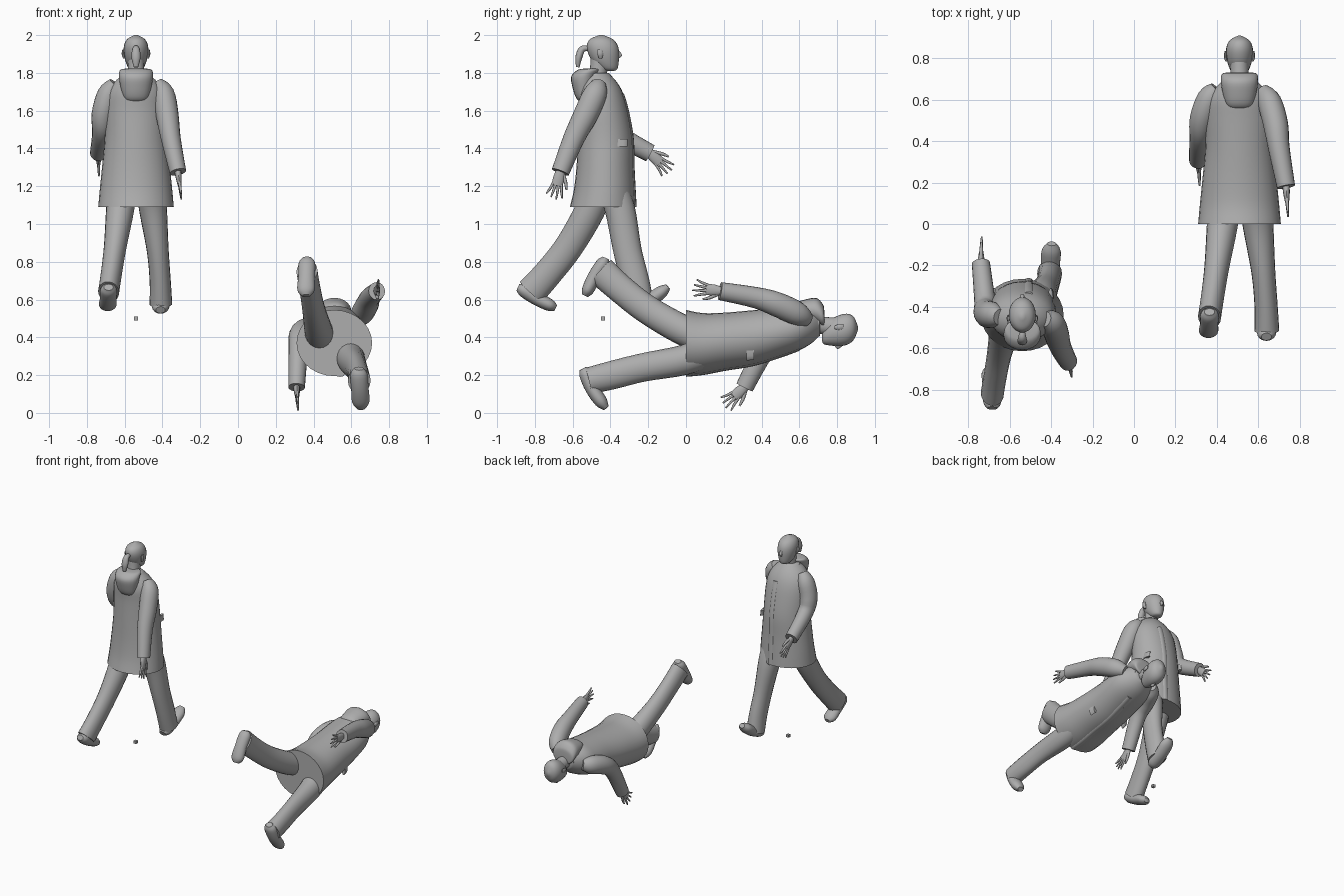
import bpy
import bmesh
import math
from mathutils import Matrix, Vector

cube = bpy.data.objects.get("Cube")
if cube:
    bpy.data.objects.remove(cube, do_unlink=True)

GREY = (0.42, 0.42, 0.42, 1)
grey = bpy.data.materials.new("plain grey")
grey.use_nodes = True
grey.diffuse_color = GREY
grey.node_tree.nodes["Principled BSDF"].inputs["Base Color"].default_value = GREY


def finish(name, bm, place):
    """Turn a bmesh into a placed, smooth shaded object with sharp edges kept."""
    bmesh.ops.recalc_face_normals(bm, faces=bm.faces)
    mesh = bpy.data.meshes.new(name)
    bm.to_mesh(mesh)
    bm.free()
    mesh.materials.append(grey)
    for poly in mesh.polygons:
        poly.use_smooth = True
    mesh.set_sharp_from_angle(angle=math.radians(50))
    obj = bpy.data.objects.new(name, mesh)
    obj.matrix_world = place
    bpy.context.collection.objects.link(obj)
    return obj


def smooth_rows(rows, steps):
    """Catmull-Rom interpolation of (x, y, z, width, depth) rows."""
    rows = [Vector(r) for r in rows]
    padded = [rows[0]] + rows + [rows[-1]]
    result = []
    for a, b, c, d in zip(padded, padded[1:], padded[2:], padded[3:]):
        for i in range(steps):
            t = i / steps
            result.append(b + (c - a) * (t / 2)
                          + (a * 2 - b * 5 + c * 4 - d) * (t * t / 2)
                          + (b * 3 - a - c * 3 + d) * (t ** 3 / 2))
    return result + [rows[-1]]


def tube(name, rows, place, axis=None, sides=20, steps=4):
    """Loft elliptical rings along a path; axis fixes the ring direction."""
    rows = smooth_rows(rows, steps)
    centres = [Vector(r[:3]) for r in rows]
    bm = bmesh.new()
    rings = []
    for i, row in enumerate(rows):
        along = axis or centres[min(i + 1, len(rows) - 1)] - centres[max(i - 1, 0)]
        along = Vector(along).normalized()
        u = Vector((1, 0, 0))
        u = (u - along * along.dot(u)).normalized()
        v = along.cross(u)
        ring = []
        for k in range(sides):
            angle = math.tau * k / sides
            ring.append(bm.verts.new(centres[i] + u * row[3] * math.cos(angle)
                                     + v * row[4] * math.sin(angle)))
        rings.append(ring)
    for low, high in zip(rings, rings[1:]):
        for k in range(sides):
            n = (k + 1) % sides
            bm.faces.new((low[k], low[n], high[n], high[k]))
    bm.faces.new(rings[0])
    bm.faces.new(rings[-1])
    return finish(name, bm, place)


def hand(name, wrist, tip, place):
    """Palm, four spread fingers and a thumb pointing from wrist to tip."""
    wrist, tip = Vector(wrist), Vector(tip)
    along = (tip - wrist).normalized()
    across = along.cross(Vector((1, 0, 0))).normalized()

    def at(reach, off):
        return tuple(wrist + along * reach + across * off)

    tube(name + "_palm", [at(-.02, 0) + (.018, .02), at(.03, 0) + (.016, .03),
                          at(.075, 0) + (.01, .028)], place, sides=12)
    for i in range(4):
        off = (i - 1.5) * .014
        reach = .15 - abs(i - 1.3) * .012
        tube(f"{name}_finger_{i}", [at(.06, off) + (.008, .008),
                                    at(.1, off * 1.5) + (.007, .007),
                                    at(reach, off * 2.1) + (.004, .004)], place, sides=8)
    tube(name + "_thumb", [at(.01, -.018) + (.01, .01), at(.05, -.042) + (.009, .009),
                           at(.085, -.055) + (.005, .005)], place, sides=8)


COAT = [(0, 0, .59, .2, .175), (0, .008, .68, .192, .162), (0, .012, .8, .18, .152),
        (0, .014, .95, .166, .146), (0, .004, 1.1, .162, .13), (0, -.01, 1.19, .15, .118),
        (0, -.02, 1.25, .115, .095), (0, -.03, 1.3, .06, .06)]
HOOD = [(0, -.1, 1.14, .03, .01), (0, -.105, 1.165, .062, .035), (0, -.105, 1.22, .08, .055),
        (0, -.1, 1.28, .09, .068), (0, -.075, 1.315, .085, .06), (0, -.065, 1.322, .06, .04)]
COLLAR = [(0, .01, 1.2, .1, .1), (0, -.01, 1.25, .09, .085), (0, -.025, 1.29, .072, .065)]
NECK = [(0, -.04, 1.24, .05, .05), (0, -.025, 1.3, .044, .046), (0, -.015, 1.37, .044, .05)]
HEAD = [(0, .042, 1.31, .012, .015), (0, .032, 1.32, .036, .044), (0, .014, 1.36, .055, .07),
        (0, .003, 1.41, .065, .083), (0, -.004, 1.45, .062, .08), (0, -.008, 1.48, .045, .058),
        (0, -.008, 1.5, .008, .01)]
NOSE = [(0, .078, 1.42, .006, .006), (0, .09, 1.395, .011, .012), (0, .085, 1.378, .009, .005)]
PONYTAIL = [(0, -.075, 1.43, .012, .012), (0, -.11, 1.425, .02, .018),
            (0, -.128, 1.38, .024, .018), (0, -.133, 1.33, .012, .009)]
RIGHT_LEG = [(.075, .04, .72, .08, .08), (.09, .09, .58, .074, .08), (.115, .13, .36, .058, .075),
             (.128, .17, .2, .056, .075), (.132, .2, .075, .06, .07)]
LEFT_LEG = [(-.07, -.01, .72, .08, .08), (-.085, -.07, .57, .074, .08), (-.11, -.18, .38, .06, .076),
            (-.13, -.29, .24, .056, .076), (-.145, -.38, .14, .056, .08)]
RIGHT_SHOE = [(.13, .135, .045, .025, .02), (.13, .165, .06, .045, .036), (.135, .24, .092, .046, .036),
              (.14, .31, .14, .046, .034), (.142, .345, .168, .022, .016)]
LEFT_SHOE = [(-.145, -.45, .165, .025, .018), (-.145, -.42, .15, .044, .036),
             (-.147, -.35, .105, .044, .036), (-.15, -.28, .07, .046, .032),
             (-.15, -.25, .055, .022, .016)]


def figure(name, place, lean, arms, ponytail):
    """One walking figure; lean pushes the upper body backwards."""
    def bent(rows):
        out = []
        for x, y, z, a, b in rows:
            t = min(max((z - .65) / .5, 0), 1)
            out.append((x, y - lean * t, z, a, b))
        return out

    up = (0, 0, 1)
    tube(name + "_coat", bent(COAT), place, up, sides=28)
    tube(name + "_hood", bent(HOOD), place, up)
    tube(name + "_collar", bent(COLLAR), place, (0, .35, 1))
    tube(name + "_neck", bent(NECK), place)
    tube(name + "_head", bent(HEAD), place, up, sides=24)
    tube(name + "_nose", bent(NOSE), place, up, sides=10)
    if ponytail:
        tube(name + "_ponytail", bent(PONYTAIL), place, sides=12)

    # Overlapping front edge of the coat
    placket = [(x + .03, y + b - .004, z, .02, .008) for x, y, z, a, b in COAT[:-2]]
    tube(name + "_placket", bent(placket), place, up, sides=8)

    # Ears and pocket flaps on both sides
    for side, label in ((1, "right"), (-1, "left")):
        ear = [(side * .062, -.012, 1.375, .006, .008), (side * .068, -.015, 1.4, .008, .016),
               (side * .068, -.018, 1.425, .004, .012)]
        tube(f"{name}_{label}_ear", bent(ear), place, up, sides=10)
        flap = [(side * .14, .085, .91, .014, .045), (side * .136, .085, .95, .012, .045)]
        tube(f"{name}_{label}_pocket", bent(flap), place, up, sides=12)

    # Arms with sleeves and hands
    for label, (rows, tip) in arms.items():
        tube(f"{name}_{label}_sleeve", rows, place)
        hand(f"{name}_{label}_hand", rows[-1][:3], tip, place)

    # Legs and shoes
    tube(name + "_right_leg", RIGHT_LEG, place)
    tube(name + "_left_leg", LEFT_LEG, place)
    tube(name + "_right_shoe", RIGHT_SHOE, place)
    tube(name + "_left_shoe", LEFT_SHOE, place)


def sleeve(*points):
    """Give sleeve points their usual tapering thickness."""
    sizes = (.035, .058, .06, .052, .044)
    return [p + (s, s * 1.08) for p, s in zip(points, sizes)]


standing_arms = {
    "right": (sleeve((.11, -.02, 1.245), (.145, -.04, 1.19), (.165, -.09, 1.08),
                     (.185, -.155, .95), (.222, -.225, .775)), (.24, -.26, .64)),
    "left": (sleeve((-.11, -.01, 1.245), (-.145, 0, 1.19), (-.175, .01, 1.08),
                    (-.18, .06, .985), (-.2, .25, .875)), (-.195, .37, .76)),
}
lying_arms = {
    "right": (sleeve((.11, -.12, 1.235), (.145, -.155, 1.18), (.175, -.205, 1.07),
                     (.19, -.24, .96), (.225, -.275, .77)), (.235, -.295, .62)),
    "left": (sleeve((-.11, -.08, 1.245), (-.145, -.07, 1.2), (-.18, -.04, 1.1),
                    (-.19, .03, 1.01), (-.2, .235, .9)), (-.19, .35, .77)),
}

figure("standing", Matrix.Translation((-.54, -.44, .5)), 0, standing_arms, True)
figure("lying", Matrix.Translation((.51, -.59, .37)) @ Matrix.Rotation(-math.pi / 2, 4, "X"),
       .07, lying_arms, False)

# Tiny block beneath the standing figure
block = bmesh.new()
bmesh.ops.create_cube(block, size=.02)
finish("small_block", block, Matrix.Translation((-.54, -.44, .5)))
